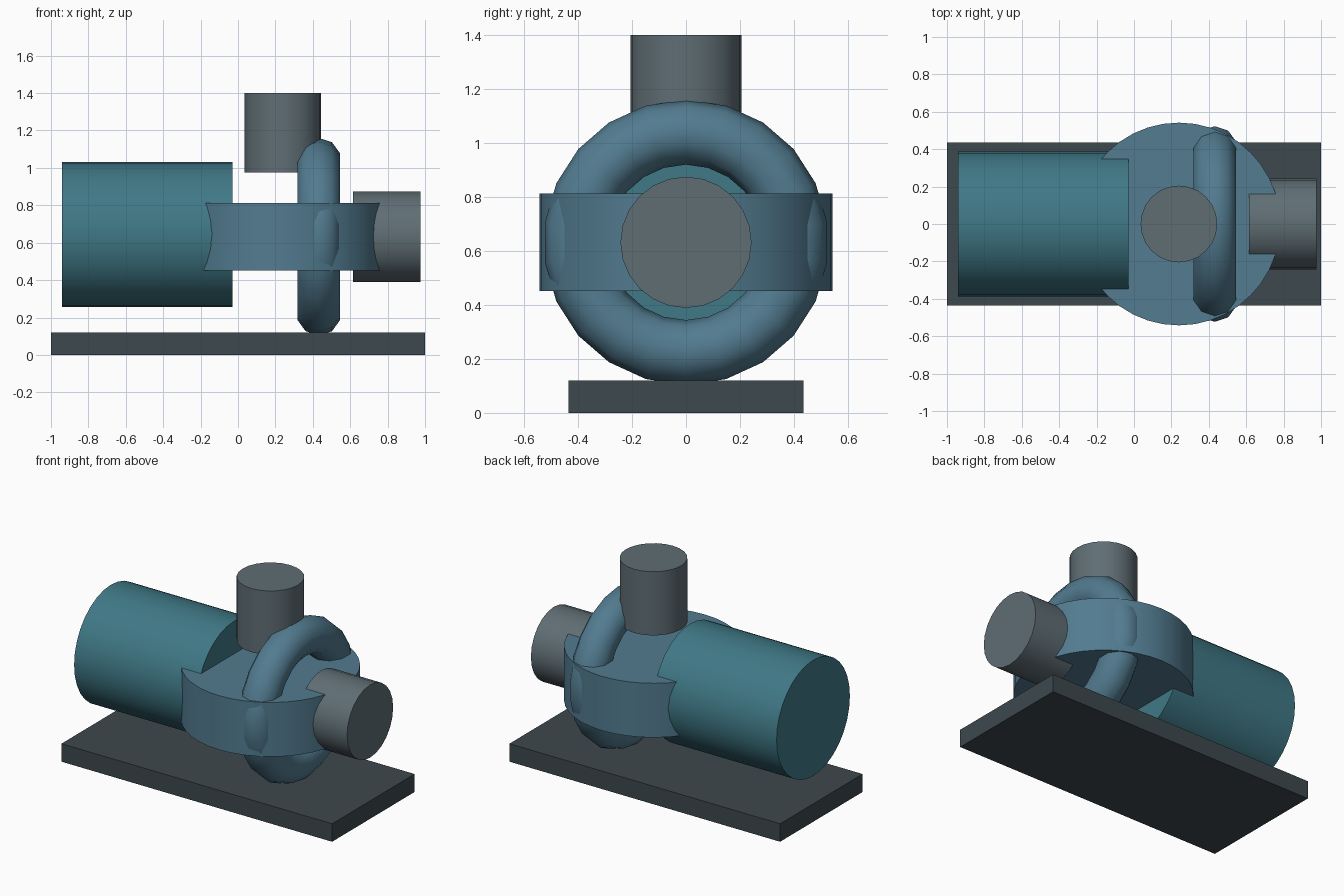
import bpy
from math import pi, radians

if "Cube" in bpy.data.objects:
    bpy.data.objects.remove(bpy.data.objects["Cube"])


def material(name, rgb):
    m = bpy.data.materials.new(name)
    m.diffuse_color = (*rgb, 1)
    m.use_nodes = True
    m.node_tree.nodes["Principled BSDF"].inputs["Base Color"].default_value = m.diffuse_color
    return m


SLATE = material("slate", (0.047, 0.065, 0.075))
TEAL = material("teal", (0.05, 0.19, 0.24))
BLUE = material("blue", (0.085, 0.2, 0.28))
STEEL = material("steel", (0.115, 0.155, 0.175))


def finish(name, mat, angle=35):
    ob = bpy.context.object
    ob.name = name
    ob.data.materials.append(mat)
    bpy.ops.object.shade_smooth_by_angle(angle=radians(angle))
    return ob


def cylinder(name, mat, radius, length, centre, sides, along_x=False):
    bpy.ops.mesh.primitive_cylinder_add(
        vertices=sides, radius=radius, depth=length, location=centre,
        rotation=(0, pi / 2 if along_x else 0, 0))
    return finish(name, mat)


# Base plate
bpy.ops.mesh.primitive_cube_add(size=1, location=(0, 0, 0.06))
bpy.context.object.scale = (2, 0.87, 0.12)
bpy.ops.object.transform_apply(location=False, rotation=False, scale=True)
finish("base_plate", SLATE)

# Motor drum
cylinder("motor", TEAL, 0.387, 0.91, (-0.485, 0, 0.644), 32, True)

# Pump casing disc
cylinder("pump_casing", BLUE, 0.542, 0.362, (0.24, 0, 0.632), 40)

# Volute ring standing upright around the pump axis
bpy.ops.mesh.primitive_torus_add(
    major_radius=0.408, minor_radius=0.12, major_segments=22,
    minor_segments=10, location=(0.432, 0, 0.632), rotation=(0, pi / 2, 0))
finish("volute_ring", BLUE, 60)

# Inlet and outlet pipes
cylinder("inlet_pipe", STEEL, 0.243, 0.362, (0.795, 0, 0.632), 24, True)
cylinder("outlet_pipe", STEEL, 0.205, 0.425, (0.24, 0, 1.188), 24)
